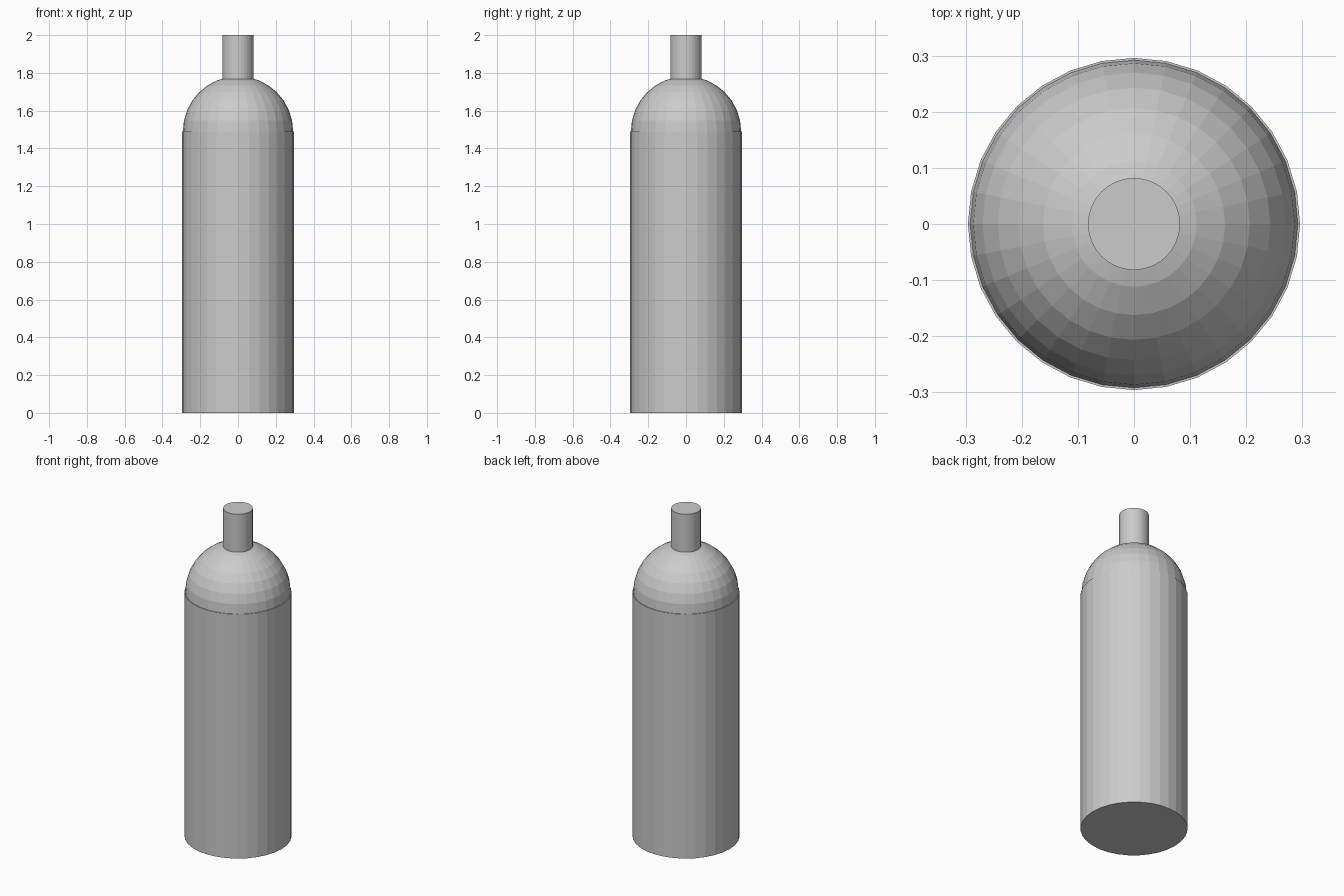
import bpy

cube = bpy.data.objects.get("Cube")
if cube:
    bpy.data.objects.remove(cube, do_unlink=True)

SIDES = 32
BODY_RADIUS, BODY_TOP = 0.296, 1.49
DOME_RADIUS = 0.292
NECK_RADIUS, NECK_TOP = 0.082, 2.0

# Single plain grey
grey = bpy.data.materials.new("light_grey")
grey.use_nodes = True
colour = (0.6, 0.6, 0.6, 1.0)
grey.diffuse_color = colour
grey.node_tree.nodes["Principled BSDF"].inputs["Base Color"].default_value = colour


def finish(name):
    part = bpy.context.object
    part.name = name
    part.data.materials.append(grey)
    bpy.ops.object.shade_flat()
    return part


def cylinder(name, radius, bottom, top):
    bpy.ops.mesh.primitive_cylinder_add(
        vertices=SIDES, radius=radius, depth=top - bottom,
        location=(0, 0, (bottom + top) / 2))
    return finish(name)


# Straight body
cylinder("body", BODY_RADIUS, 0, BODY_TOP)

# Rounded shoulder, its lower half sunk in the body
bpy.ops.mesh.primitive_uv_sphere_add(
    segments=SIDES, ring_count=SIDES // 2, radius=DOME_RADIUS,
    location=(0, 0, BODY_TOP))
finish("shoulder_dome")

# Narrow neck, rooted inside the dome
cylinder("neck", NECK_RADIUS, BODY_TOP, NECK_TOP)
